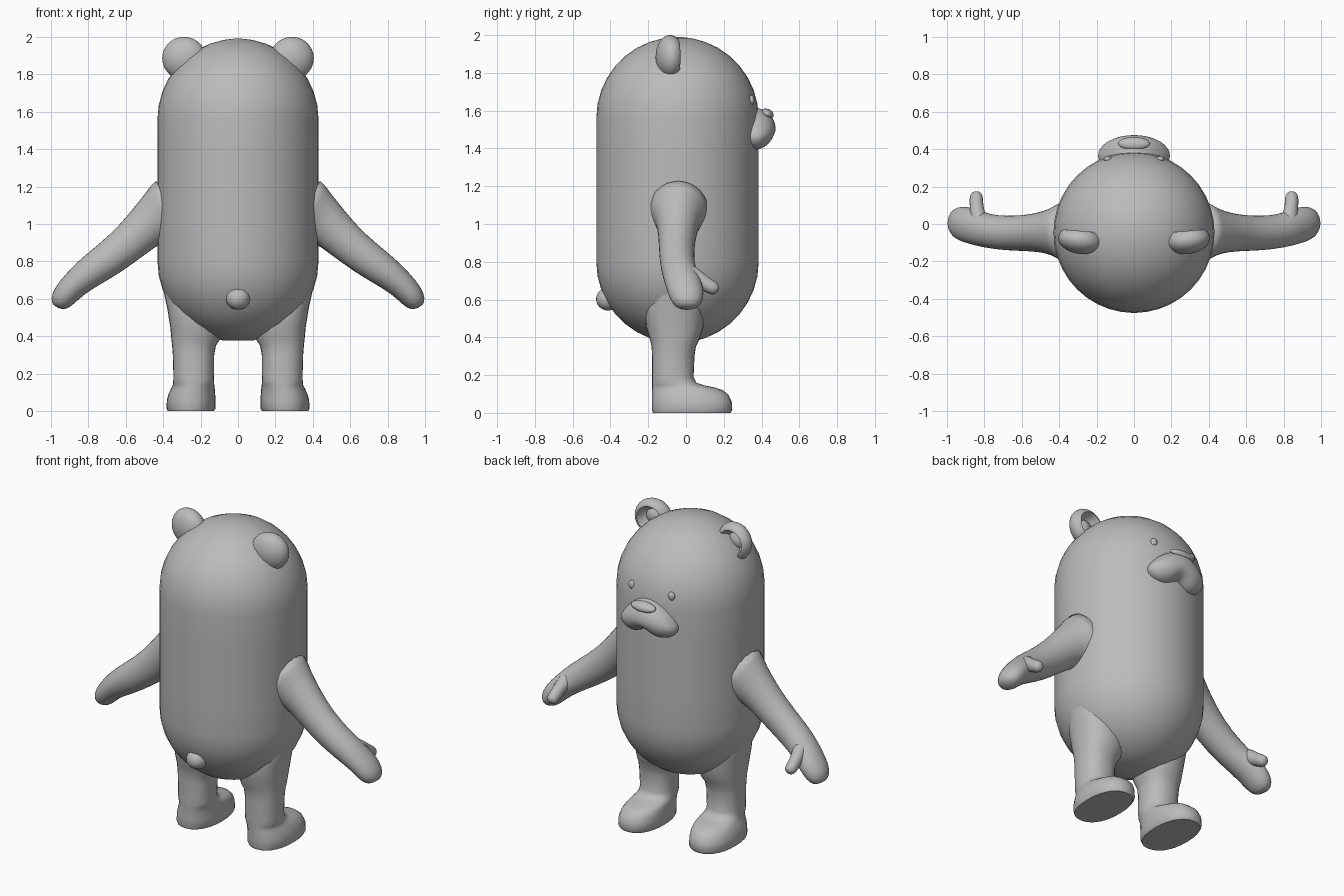
import bpy, bmesh, math
from mathutils import Vector

if "Cube" in bpy.data.objects:
    bpy.data.objects.remove(bpy.data.objects["Cube"])

grey = bpy.data.materials.new("warm_grey")
grey.diffuse_color = (0.5, 0.5, 0.5, 1)
grey.use_nodes = True
grey.node_tree.nodes["Principled BSDF"].inputs["Base Color"].default_value = grey.diffuse_color


def finish(name, bm, mirror=False, subdiv=0):
    """Turn a bmesh into a smooth shaded object, optionally mirrored in x."""
    bmesh.ops.recalc_face_normals(bm, faces=bm.faces)
    me = bpy.data.meshes.new(name)
    bm.to_mesh(me)
    bm.free()
    me.materials.append(grey)
    ob = bpy.data.objects.new(name, me)
    bpy.context.collection.objects.link(ob)
    if subdiv:
        ob.modifiers.new("smooth", 'SUBSURF').levels = subdiv
        ob.modifiers["smooth"].render_levels = subdiv
    if mirror:
        ob.modifiers.new("mirror", 'MIRROR').use_mirror_merge = False
    bpy.ops.object.select_all(action='DESELECT')
    ob.select_set(True)
    bpy.context.view_layer.objects.active = ob
    bpy.ops.object.shade_smooth_by_angle(angle=math.radians(50))
    return ob


def loft(name, sections, ref, axis=None, n=16, power=1.0, subdiv=0, mirror=True):
    """Skin rounded cross sections (centre, radius along ref, other radius)."""
    bm = bmesh.new()
    rings = []
    pts = [Vector(s[0]) for s in sections]
    for i, (c, a, b) in enumerate(sections):
        t = axis or (pts[min(i + 1, len(pts) - 1)] - pts[max(i - 1, 0)]).normalized()
        v = t.cross(ref).normalized()
        u = v.cross(t)
        ring = []
        for k in range(n):
            w = 2 * math.pi * k / n
            cu, sv = math.cos(w), math.sin(w)
            cu = math.copysign(abs(cu) ** power, cu)
            sv = math.copysign(abs(sv) ** power, sv)
            ring.append(bm.verts.new(pts[i] + u * cu * a + v * sv * b))
        rings.append(ring)
    for r, s in zip(rings, rings[1:]):
        for k in range(n):
            bm.faces.new((r[k], r[(k + 1) % n], s[(k + 1) % n], s[k]))
    bm.faces.new(rings[0])
    bm.faces.new(rings[-1])
    return finish(name, bm, mirror, subdiv)


def ball(name, centre, radii, rule=None, mirror=False, tilt=0, u=24, v=16):
    """Ellipsoid, with an optional rule that reshapes the unit sphere."""
    bm = bmesh.new()
    bmesh.ops.create_uvsphere(bm, u_segments=u, v_segments=v, radius=1)
    ca, sa = math.cos(tilt), math.sin(tilt)
    for vert in bm.verts:
        p = rule(vert.co.copy()) if rule else vert.co
        x, y, z = (p[i] * radii[i] for i in range(3))
        vert.co = Vector((x, y * ca - z * sa, y * sa + z * ca)) + Vector(centre)
    return finish(name, bm, mirror)


X, Y, Z = Vector((1, 0, 0)), Vector((0, 1, 0)), Vector((0, 0, 1))

# body: capsule with domed top and bottom
R, CY, LOW, HIGH = 0.43, -0.045, 0.80, 1.56
profile = [(R * math.sin(a), LOW - R * math.cos(a))
           for a in (math.pi / 2 * i / 9 for i in range(1, 10))]
profile += [(R, LOW + (HIGH - LOW) * i / 4) for i in range(1, 4)]
profile += [(R * math.cos(a), HIGH + R * math.sin(a))
            for a in (math.pi / 2 * i / 9 for i in range(9))]
profile += [(0.02, HIGH + R)]
loft("body", [((0, CY, z), r, r) for r, z in profile], X, axis=Z, n=40, mirror=False)

# arms: flared at the shoulder, ending in a mitten hand
loft("arm", [
    ((0.33, -0.04, 1.08), 0.20, 0.22),
    ((0.40, -0.04, 1.05), 0.145, 0.165),
    ((0.46, -0.043, 1.015), 0.115, 0.125),
    ((0.57, -0.048, 0.91), 0.098, 0.105),
    ((0.68, -0.05, 0.82), 0.094, 0.098),
    ((0.79, -0.038, 0.745), 0.092, 0.088),
    ((0.87, -0.01, 0.68), 0.098, 0.075),
    ((0.925, 0.005, 0.62), 0.095, 0.07),
    ((0.955, 0.01, 0.575), 0.075, 0.055),
    ((0.965, 0.01, 0.553), 0.035, 0.027)], Y, subdiv=1)

# thumbs
loft("thumb", [
    ((0.82, -0.01, 0.76), 0.05, 0.05),
    ((0.835, 0.05, 0.72), 0.045, 0.048),
    ((0.842, 0.10, 0.685), 0.037, 0.04),
    ((0.842, 0.14, 0.662), 0.04, 0.04),
    ((0.842, 0.162, 0.65), 0.03, 0.03),
    ((0.842, 0.17, 0.646), 0.012, 0.012)], X, n=10, subdiv=1)


# legs with feet: (height, inner x, outer x, back y, front y)
leg = [(0.0, 0.13, 0.375, -0.175, 0.235), (0.015, 0.12, 0.382, -0.18, 0.245),
       (0.06, 0.12, 0.380, -0.18, 0.242), (0.095, 0.122, 0.370, -0.18, 0.225),
       (0.12, 0.124, 0.358, -0.18, 0.195), (0.135, 0.126, 0.350, -0.18, 0.15),
       (0.145, 0.127, 0.347, -0.18, 0.10), (0.16, 0.128, 0.346, -0.18, 0.055),
       (0.19, 0.128, 0.345, -0.18, 0.04), (0.30, 0.127, 0.348, -0.18, 0.045),
       (0.35, 0.118, 0.352, -0.182, 0.052), (0.385, 0.095, 0.356, -0.19, 0.07),
       (0.45, 0.08, 0.362, -0.21, 0.09), (0.55, 0.08, 0.378, -0.22, 0.10),
       (0.66, 0.10, 0.402, -0.19, 0.09), (0.76, 0.14, 0.418, -0.14, 0.05)]
loft("leg", [(((a + b) / 2, (c + d) / 2, z), (b - a) / 2, (d - c) / 2)
             for z, a, b, c, d in leg], X, axis=Z, n=28, power=0.88)


# ears: rounded discs with a dished front
def dish(p):
    r = math.hypot(p.x, p.z)
    if p.y > 0 and r < 0.72:
        p.y = 0.69 - 0.75 * min(1, (0.72 - r) / 0.22)
        if r < 0.45:
            p.y += 0.3 * (1 - (r / 0.45) ** 2)
    return p


bm = bmesh.new()
bmesh.ops.create_uvsphere(bm, u_segments=28, v_segments=28, radius=1)
for vert in bm.verts:
    q = vert.co
    p = dish(Vector((q.x, q.z, -q.y)))
    vert.co = Vector((0.288 + p.x * 0.117, -0.085 + p.y * 0.075 + p.x * 0.01,
                      1.885 + p.z * 0.115))
finish("ear", bm, mirror=True)


# muzzle: two hanging cheeks with a notch between them
def cheeks(p):
    x, z = p.x, p.z
    notch = math.exp(-(x / 0.3) ** 2)
    if z < 0:
        p.z = z * (1 - 0.38 * notch)
        p.y *= 1 - 0.12 * notch * -z
    else:
        p.x *= 1 - 0.22 * z
    p.z -= 0.28 * x * x - 0.08
    return p


ball("muzzle", (0, 0.365, 1.49), (0.192, 0.11, 0.115), cheeks, u=32, v=20)

# nose, eyes and tail
ball("nose", (0, 0.43, 1.583), (0.085, 0.036, 0.026), tilt=-0.45)
ball("eye", (0.14, 0.346, 1.655), (0.022, 0.016, 0.027), mirror=True, u=16, v=10)
ball("tail", (0, -0.412, 0.602), (0.064, 0.064, 0.06))
